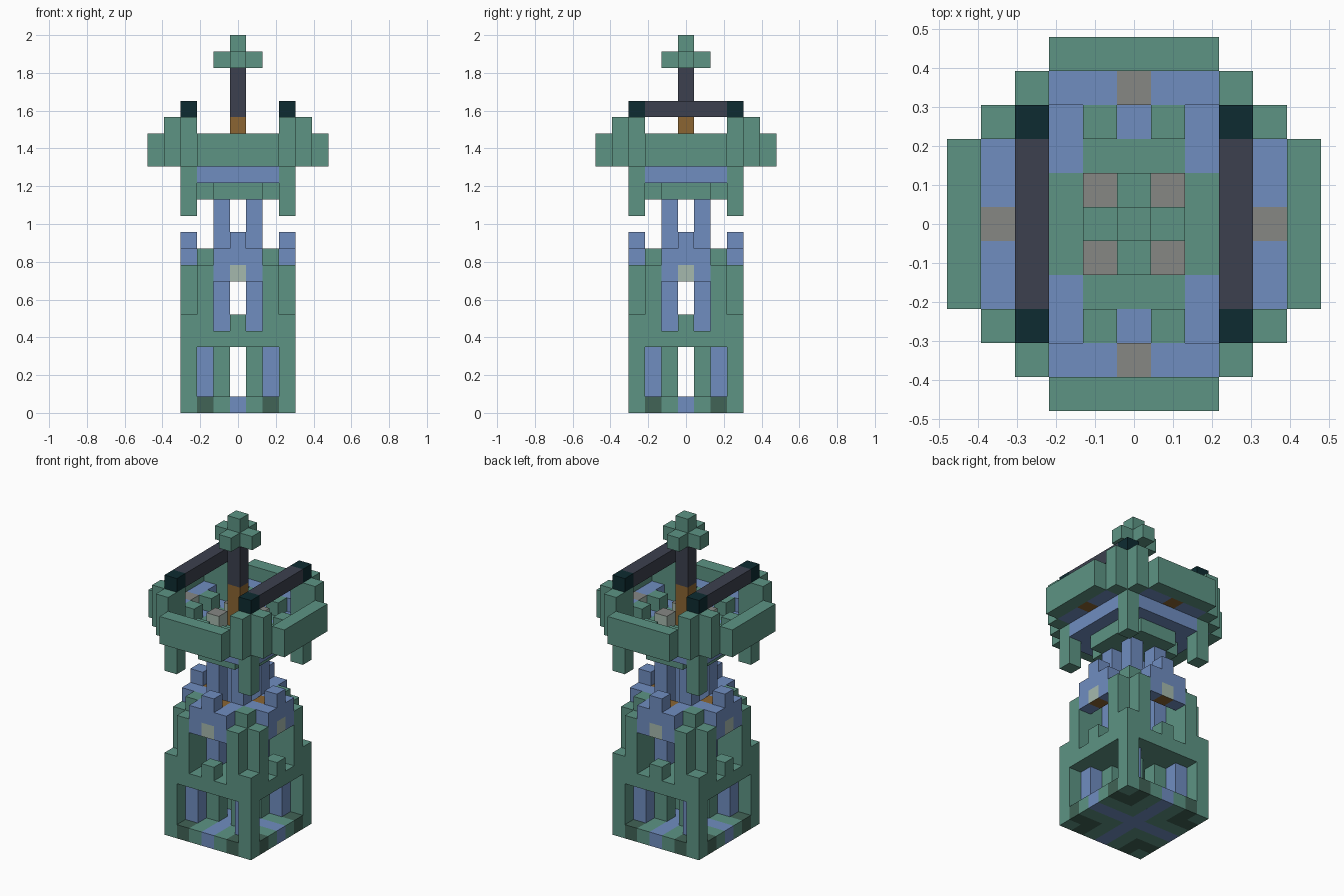
import bpy, bmesh
from mathutils import Matrix, Vector

if "Cube" in bpy.data.objects:
    bpy.data.objects.remove(bpy.data.objects["Cube"])

U = 2 / 23  # size of one building block


def material(name, rgb):
    lin = [((c / 255 + 0.055) / 1.055) ** 2.4 for c in rgb]
    m = bpy.data.materials.new(name)
    m.use_nodes = True
    m.diffuse_color = (*lin, 1)
    m.node_tree.nodes["Principled BSDF"].inputs["Base Color"].default_value = (*lin, 1)
    return m


GREEN = material("sea green", (93, 148, 132))
BLUE = material("soft blue", (112, 141, 192))
MOSS = material("dark green", (65, 99, 86))
SLATE = material("slate", (60, 64, 78))
TEAL = material("deep teal", (13, 43, 49))
BROWN = material("warm brown", (139, 101, 50))
GLOW = material("pale lamp", (165, 185, 174))
GREY = material("lamp grey", (134, 135, 132))


def mirrored(box, swap):
    """All copies of a block box mirrored in x and y, optionally swapped."""
    x0, x1, y0, y1, k0, k1 = box
    out = set()
    for a in ((x0, x1), (-x1, -x0)):
        for b in ((y0, y1), (-y1, -y0)):
            out.add((*a, *b, k0, k1))
            if swap:
                out.add((*b, *a, k0, k1))
    return sorted(out)


def part(name, mats, *boxes, swap=True):
    """Boxes are inclusive block ranges: x0, x1, y0, y1, level0, level1."""
    mats = mats if isinstance(mats, tuple) else (mats,)
    bm = bmesh.new()
    for box in boxes:
        for x0, x1, y0, y1, k0, k1 in mirrored(box, swap):
            size = Vector((x1 - x0 + 1, y1 - y0 + 1, k1 - k0 + 1)) * U
            mid = Vector(((x0 + x1) / 2, (y0 + y1) / 2, (k0 + k1 + 1) / 2)) * U
            bmesh.ops.create_cube(bm, size=1, matrix=Matrix.Translation(mid) @ Matrix.Diagonal((*size, 1)))
    # lamps: pale sides, grey top, brown underside
    if len(mats) == 3:
        bm.normal_update()
        for f in bm.faces:
            f.material_index = 1 if f.normal.z > 0.5 else 2 if f.normal.z < -0.5 else 0
    me = bpy.data.meshes.new(name)
    bm.to_mesh(me)
    bm.free()
    for m in mats:
        me.materials.append(m)
    ob = bpy.data.objects.new(name, me)
    bpy.context.collection.objects.link(ob)


LAMP = (GLOW, GREY, BROWN)

# base floor
part("floor_cross", BLUE, (0, 0, 1, 3, 0, 0), (0, 0, 0, 0, 0, 0))
part("floor_corner_paving", MOSS, (2, 2, 2, 2, 0, 0), (2, 2, 3, 3, 0, 0))
part("floor_slab", GREEN, (1, 1, 1, 3, 0, 0), (3, 3, 3, 3, 0, 0))

# lower storey
part("corner_posts", GREEN, (3, 3, 3, 3, 1, 3), (3, 3, 3, 3, 5, 5))
part("lower_outer_pillars", BLUE, (2, 2, 2, 2, 1, 3))
part("lower_inner_pillars", GREEN, (1, 1, 1, 1, 1, 3))
part("storey_slab", GREEN, (-3, 3, -3, 3, 4, 4))

# middle storey
part("window_sills", GREEN, (0, 0, 3, 3, 5, 5))
part("buttresses", GREEN, (2, 2, 3, 3, 5, 8), (2, 2, 2, 2, 5, 9))
part("window_arches", BLUE, (1, 1, 3, 3, 8, 9), (0, 0, 3, 3, 9, 10))
part("window_lamps", LAMP, (0, 0, 3, 3, 8, 8))
part("arch_ledges", BLUE, (1, 1, 2, 2, 9, 9))
part("arch_brackets", BROWN, (0, 0, 2, 2, 9, 9))
part("tall_pillars", BLUE, (1, 1, 1, 1, 5, 12))

# upper platform
part("platform_underside", GREEN, (-1, 1, 2, 2, 13, 13), (-1, 1, -1, 1, 13, 13))
part("platform_floor", GREEN, (-1, 1, 2, 2, 14, 14), (-1, 1, -1, 1, 14, 14))
part("platform_rim", BLUE, (-2, 2, 3, 3, 14, 14), (2, 2, 2, 2, 14, 14))
part("balcony_floor", BLUE, (1, 2, 4, 4, 15, 15))
part("balcony_lamps", LAMP, (0, 0, 4, 4, 15, 15))
part("balcony_steps", GREEN, (1, 1, 3, 3, 15, 15))
part("parapets", GREEN, (-2, 2, 5, 5, 15, 16))
part("parapet_posts", GREEN, (3, 3, 4, 4, 15, 17))
part("hanging_columns", GREEN, (3, 3, 3, 3, 12, 17))
part("column_caps", TEAL, (3, 3, 3, 3, 18, 18))
part("side_beams", SLATE, (3, 3, -2, 2, 18, 18), swap=False)

# spire
part("deck_lamps", LAMP, (1, 1, 1, 1, 15, 15))
part("spire_foot", BROWN, (0, 0, 0, 0, 15, 17))
part("spire_pole", SLATE, (0, 0, 0, 0, 18, 20))
part("spire_finial", GREEN, (0, 0, 0, 0, 21, 22), (0, 0, 1, 1, 21, 21))
